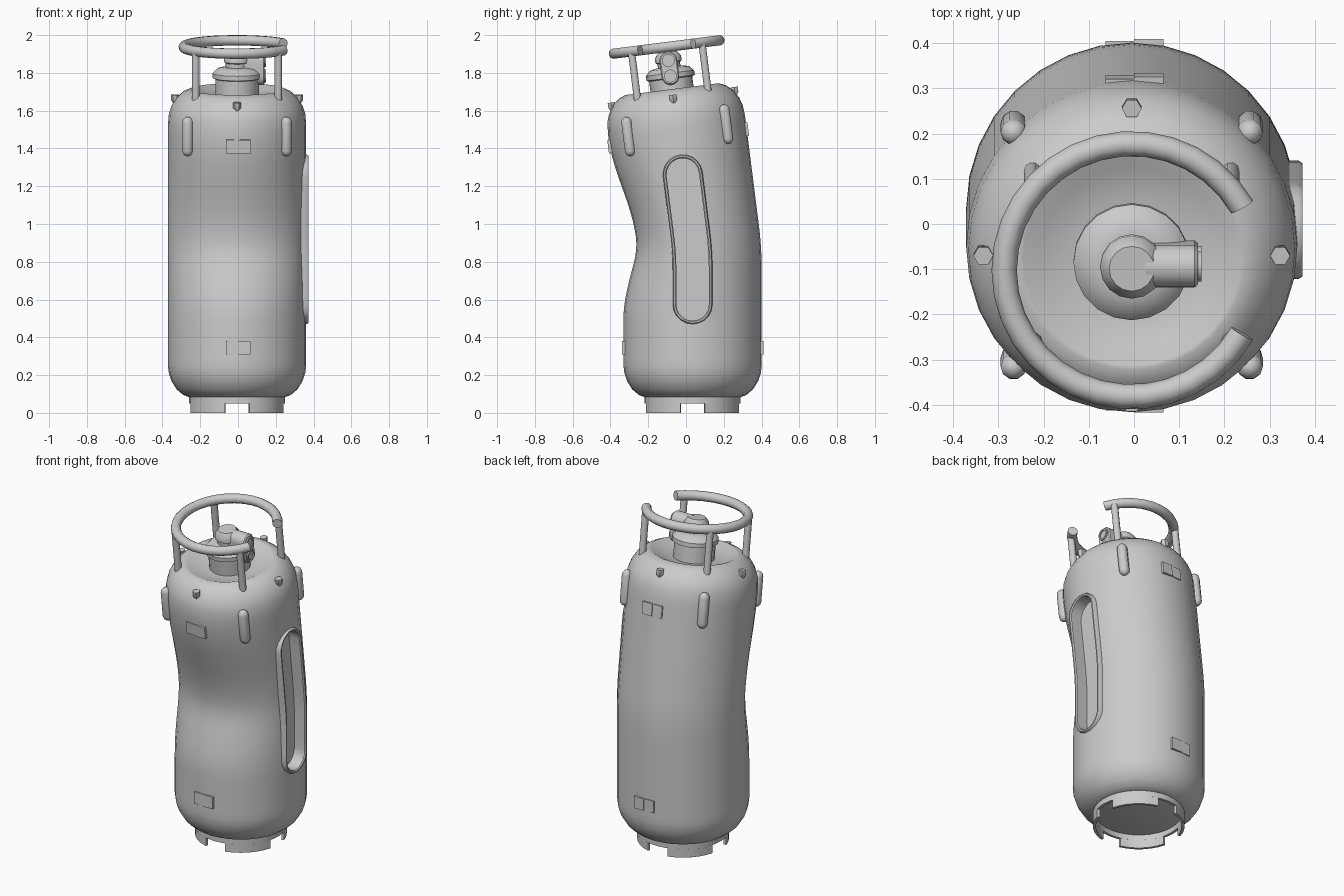
import bpy, bmesh, math
from math import sin, cos, pi
from mathutils import Vector

if "Cube" in bpy.data.objects:
    bpy.data.objects.remove(bpy.data.objects["Cube"])

steel = bpy.data.materials.new("grey_steel")
steel.use_nodes = True
steel.diffuse_color = (0.6, 0.6, 0.6, 1)
steel.node_tree.nodes["Principled BSDF"].inputs["Base Color"].default_value = (0.6, 0.6, 0.6, 1)

TILT = math.radians(7.2)
BEND_LOW, BEND_HIGH = 0.75, 0.95
CENTRE = Vector((-0.005, 0.035, 0))
R = 0.366
parts = []


def bend(p):
    """Lean everything above the waist toward the front."""
    length = BEND_HIGH - BEND_LOW
    t = min(max((p.z - BEND_LOW) / length, 0), 1)
    a = TILT * t
    over = max(p.z - BEND_HIGH, 0)
    mid_y = -length * TILT * t * t / 2 - over * sin(TILT)
    mid_z = min(p.z, BEND_HIGH) + over * cos(TILT)
    return Vector((p.x, mid_y + p.y * cos(a), mid_z + p.y * sin(a))) + CENTRE


def dent(p):
    """Push the front of the shell inward around the waist crease."""
    t = (p.z - 0.5) / 0.47 if p.z < 0.97 else (1.5 - p.z) / 0.53
    t = min(max(t, 0), 1)
    front = max(-p.y / R, 0) ** 0.8
    return p + Vector((0, 0.078 * t * t * (3 - 2 * t) * front, 0))


def loft(name, sections, cyclic=False, dented=False):
    """Skin a list of equal point loops, capped unless cyclic."""
    bm = bmesh.new()
    rows = [[bm.verts.new(p) for p in s] for s in sections]
    pairs = list(zip(rows, rows[1:])) + ([(rows[-1], rows[0])] if cyclic else [])
    for a, b in pairs:
        for i in range(len(a)):
            j = (i + 1) % len(a)
            bm.faces.new((a[i], a[j], b[j], b[i]))
    if not cyclic:
        bm.faces.new(rows[0][::-1])
        bm.faces.new(rows[-1])
    for v in bm.verts:
        v.co = bend(dent(v.co) if dented else v.co)
    bmesh.ops.recalc_face_normals(bm, faces=bm.faces)
    mesh = bpy.data.meshes.new(name)
    bm.to_mesh(mesh)
    bm.free()
    mesh.materials.append(steel)
    ob = bpy.data.objects.new(name, mesh)
    bpy.context.collection.objects.link(ob)
    parts.append(ob)
    return ob


def lathe(name, profile, segs, x=0, y=0, **kw):
    return loft(name, [[Vector((x + r * cos(2 * pi * i / segs), y + r * sin(2 * pi * i / segs), z))
                        for i in range(segs)] for r, z in profile], **kw)


def pill(x, half, z0, z1, n=12, arc=10):
    """Upright stadium outline in the plane of constant x."""
    pts = []
    for zc, start, side in ((z0, pi, 1), (z1, 0, -1)):
        pts += [Vector((x, half * cos(start + pi * i / arc), zc + half * sin(start + pi * i / arc)))
                for i in range(arc + (1 if n else 0))]
        pts += [Vector((x, side * half, zc + side * (z1 - z0) * i / n)) for i in range(1, n)]
    return pts


def box(name, x0, x1, y0, y1, z0, z1):
    return loft(name, [[Vector((x0, y0, z)), Vector((x1, y0, z)),
                        Vector((x1, y1, z)), Vector((x0, y1, z))] for z in (z0, z1)])


# Tank shell with rounded ends and a dished top
wall = [(R, 0.25 + 0.04 * i) for i in range(33)]
shell = [(0.25, 0.082), (0.285, 0.095), (0.32, 0.125), (0.347, 0.168), (0.361, 0.21)] + wall + [
    (0.361, 1.59), (0.347, 1.632), (0.32, 1.675), (0.285, 1.705), (0.25, 1.72),
    (0.24, 1.718), (0.2, 1.698), (0.13, 1.683), (0.05, 1.678)]
tank = lathe("tank_shell", shell, 32, dented=True)

# Recessed side channel
cutter = loft("channel_cutter", [pill(x, 0.088, 0.575, 1.265) for x in (0.3, 0.45)])
cutter.hide_render = True
cut = tank.modifiers.new("channel", "BOOLEAN")
cut.operation, cut.solver, cut.object = "DIFFERENCE", "EXACT", cutter
bpy.context.view_layer.objects.active = tank
bpy.ops.object.modifier_apply(modifier=cut.name)
parts.remove(cutter)
bpy.data.objects.remove(cutter)

# Raised frame around the channel
loft("channel_frame", [pill(x, h, 0.575, 1.265) for x, h in
                       ((0.33, 0.105), (0.369, 0.105), (0.377, 0.1), (0.377, 0.092),
                        (0.371, 0.086), (0.33, 0.086))], cyclic=True)

# Foot ring with four notches
lathe("foot_ring", [(0.254, 0.05), (0.254, 0.1), (0.238, 0.1), (0.238, 0.05)], 32, cyclic=True)
gap = math.asin(0.065 / 0.254)
for k in range(4):
    arc = [k * pi / 2 + gap + (pi / 2 - 2 * gap) * i / 6 for i in range(7)]
    loft(f"foot_{k + 1}", [[Vector((r * cos(a), r * sin(a), z)) for r, z in
                            ((0.254, 0), (0.254, 0.05), (0.238, 0.05), (0.238, 0))] for a in arc])

# Open carrying handle on four posts
arc = [math.radians(30 + 300 * i / 28) for i in range(29)]
loft("handle", [[Vector(((0.282 + 0.028 * cos(b)) * cos(a), (0.282 + 0.028 * cos(b)) * sin(a),
                         1.945 + 0.028 * sin(b))) for b in (2 * pi * j / 10 for j in range(10))]
                for a in arc])
for sx in (-1, 1):
    for sy in (-1, 1):
        side = ("left" if sx > 0 else "right") + ("_back" if sy > 0 else "_front")
        lathe("post_" + side, [(0.02, 1.66), (0.02, 1.94)], 10, sx * 0.218, sy * 0.188)
        # Upright rounded bumper
        ends = [(0.029 * sin(a), 0.029 * cos(a)) for a in (0.2, 0.6, 1.1, pi / 2)]
        bumper = [(r, 1.424 - h) for r, h in ends] + [(r, 1.576 + h) for r, h in ends[::-1]]
        lathe("bumper_" + side, bumper, 10, sx * 0.261, sy * 0.261)

# Small shoulder lugs
for name, x, y in (("front", 0, -1), ("back", 0, 1), ("left", 1, 0), ("right", -1, 0)):
    lathe("lug_" + name, [(0.006, 1.64), (0.022, 1.662), (0.022, 1.69)], 6, x * 0.328, y * 0.328)

# Overlapping latch plates, front and back
for name, s in (("front", -1), ("back", 1)):
    for level, z in (("upper", 1.46), ("lower", 0.345)):
        for piece, x0, x1, out in (("wide", -0.058, 0.07, 0.369), ("narrow", 0.005, 0.07, 0.374)):
            y0, y1 = sorted((s * 0.35, s * out))
            box(f"latch_{name}_{level}_{piece}", x0, x1, y0, y1, z - 0.036, z + 0.036)

# Valve: collar, flange, neck and cap
lathe("valve_collar", [(0.115, 1.67), (0.115, 1.775), (0.129, 1.78), (0.129, 1.805),
                       (0.105, 1.83), (0.07, 1.838)], 20)
lathe("valve_neck", [(0.06, 1.82), (0.06, 1.86), (0.07, 1.865), (0.07, 1.892), (0.05, 1.918)], 16)

# Side outlet with two ports
loft("valve_outlet", [pill(x, h, 1.79, 1.873, n=2) for x, h in
                      ((0.03, 0.047), (0.139, 0.047), (0.146, 0.041))])
for name, z in (("lower", 1.79), ("upper", 1.873)):
    loft("port_" + name, [pill(x, h, z, z, n=0) for x, h in
                          ((0.14, 0.034), (0.154, 0.034), (0.154, 0.025), (0.147, 0.025))])

# Smooth shading with crisp edges
bpy.ops.object.select_all(action="DESELECT")
for ob in parts:
    ob.select_set(True)
bpy.context.view_layer.objects.active = tank
bpy.ops.object.shade_smooth_by_angle(angle=math.radians(38))
